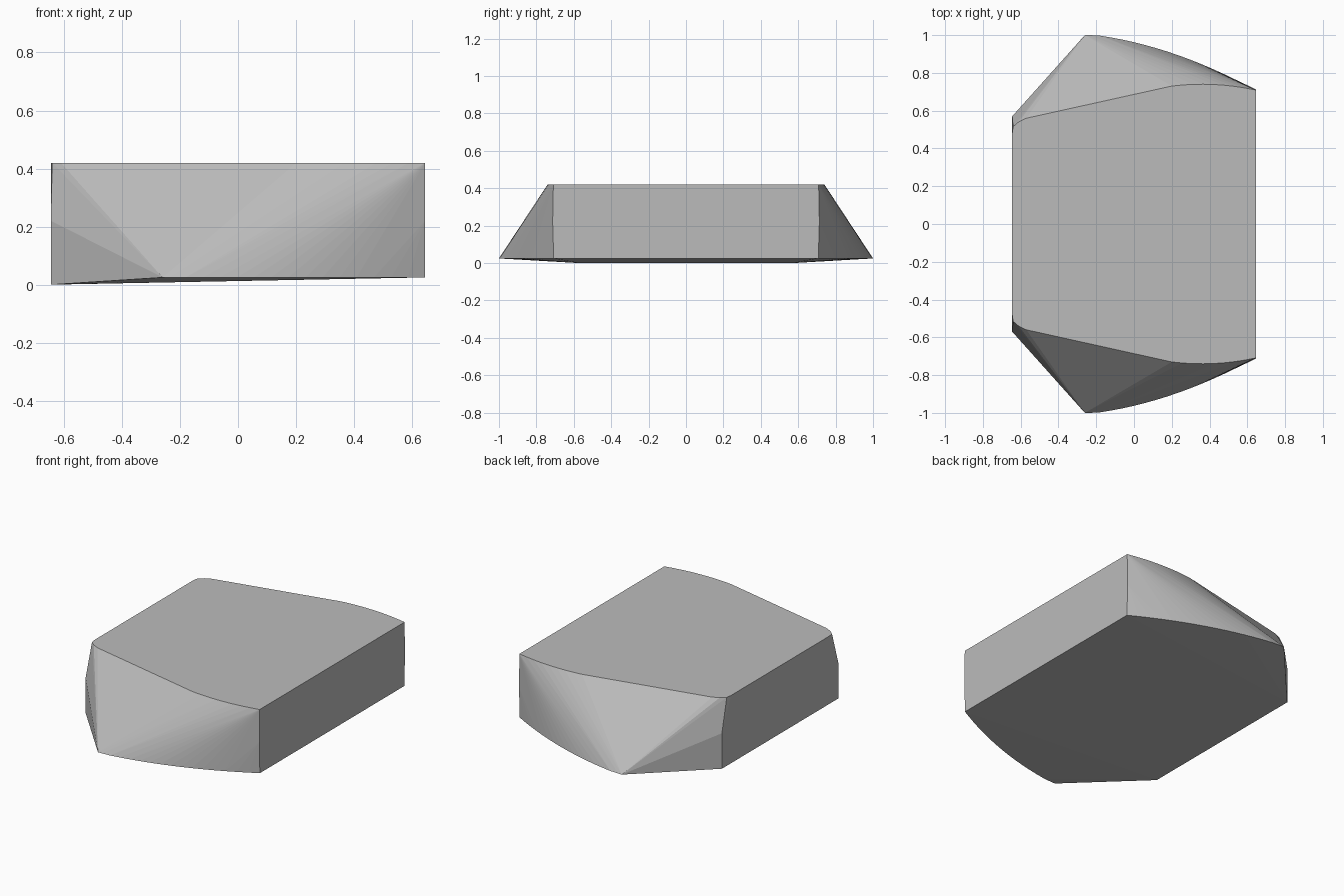
import bpy
import bmesh

if "Cube" in bpy.data.objects:
    bpy.data.objects.remove(bpy.data.objects["Cube"])

grey = bpy.data.materials.new("grey")
grey.diffuse_color = (0.5, 0.5, 0.5, 1)
grey.use_nodes = True
grey.node_tree.nodes["Principled BSDF"].inputs["Base Color"].default_value = grey.diffuse_color

L, R, TOP, LIP = -0.645, 0.645, 0.42, 0.025


def top_curve(x):
    return 0.74 - 0.38 * (x - 0.36) ** 2


def base_curve(x):
    t = x + 0.2
    return 1.0 - 0.2375 * t - 0.245 * t * (t - 0.4)


def steps(a, b, n):
    return [a + (b - a) * i / n for i in range(n + 1)]


# Half outline of the flat top: rounded left corner, straight run, shallow arc
points = [(L, 0.48, TOP), (-0.64, 0.515, TOP), (-0.61, 0.541, TOP), (-0.57, 0.56, TOP)]
points += [(x, top_curve(x), TOP) for x in steps(0.2, R, 8)]

# Half outline of the base: narrow left end, blunt point, long arc
points += [(L, 0.57, 0.0), (L, 0.57, 0.22), (-0.26, 1.0, LIP), (-0.235, 1.0, LIP)]
points += [(x, base_curve(x), LIP) for x in steps(-0.18, R, 14)]

# Slight bulge of the right corner edge
points.append((R, 0.713, 0.22))

# Wrap the mirrored outlines into one solid block
bm = bmesh.new()
for x, y, z in points:
    for side in (-1, 1):
        bm.verts.new((x, y * side, z))
hull = bmesh.ops.convex_hull(bm, input=bm.verts)
unused = {g for g in hull["geom_interior"] + hull["geom_unused"]
          if isinstance(g, bmesh.types.BMVert)}
bmesh.ops.delete(bm, geom=list(unused), context='VERTS')
bmesh.ops.dissolve_limit(bm, angle_limit=0.002, verts=bm.verts, edges=bm.edges)
bmesh.ops.recalc_face_normals(bm, faces=bm.faces)

mesh = bpy.data.meshes.new("wedge_block")
bm.to_mesh(mesh)
bm.free()
mesh.materials.append(grey)
block = bpy.data.objects.new("wedge_block", mesh)
bpy.context.collection.objects.link(block)
